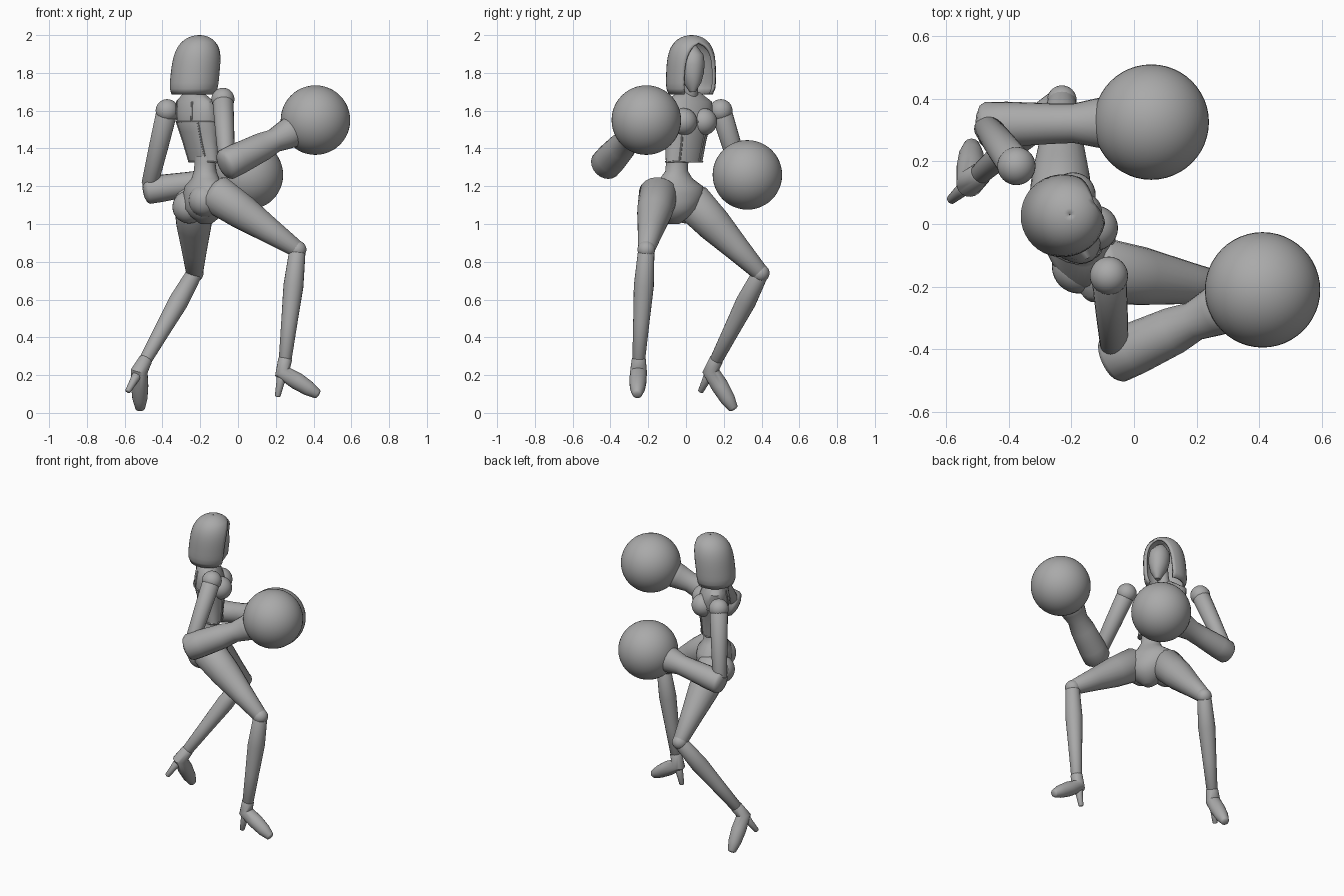
import bpy, bmesh, math
from mathutils import Vector, Matrix

if bpy.data.objects.get("Cube"):
    bpy.data.objects.remove(bpy.data.objects["Cube"])

grey = bpy.data.materials.new("clay_grey")
grey.use_nodes = True
colour = (0.4, 0.4, 0.4, 1)
grey.diffuse_color = colour
grey.node_tree.nodes["Principled BSDF"].inputs["Base Color"].default_value = colour


def finish(name, bm):
    bmesh.ops.recalc_face_normals(bm, faces=bm.faces)
    mesh = bpy.data.meshes.new(name)
    bm.to_mesh(mesh)
    bm.free()
    mesh.materials.append(grey)
    part = bpy.data.objects.new(name, mesh)
    bpy.context.collection.objects.link(part)
    bpy.ops.object.select_all(action="DESELECT")
    part.select_set(True)
    bpy.context.view_layer.objects.active = part
    bpy.ops.object.shade_smooth_by_angle(angle=math.radians(45))
    return part


def skin(bm, loops, closed=True):
    count = len(loops[0])
    for lower, upper in zip(loops, loops[1:]):
        for i in range(count if closed else count - 1):
            j = (i + 1) % count
            bm.faces.new((lower[i], lower[j], upper[j], upper[i]))
    if closed:
        bm.faces.new(loops[0])
        bm.faces.new(loops[-1])


def spaced(start, end, count):
    """Evenly spaced points from start to end."""
    return [Vector(start).lerp(Vector(end), i / (count - 1)) for i in range(count)]


def limb(name, points, radii, sides=20):
    """Round tube through points, with slightly domed ends."""
    rows = []
    for i, (point, radius) in enumerate(zip(points, radii)):
        before, after = points[max(i - 1, 0)], points[min(i + 1, len(points) - 1)]
        rows.append((point, (after - before).normalized(), radius))

    def dome(row, direction):
        point, along, radius = row
        return [(point + along * direction * radius * math.cos(a) * 0.4, along, radius * math.sin(a))
                for a in (math.radians(angle) for angle in (10, 30, 60))]

    bm = bmesh.new()
    loops = []
    for point, along, radius in dome(rows[0], -1) + rows + dome(rows[-1], 1)[::-1]:
        across = along.cross(Vector((1, 3, 1))).normalized()
        other = along.cross(across)
        angles = [math.tau * i / sides for i in range(sides)]
        loops.append([bm.verts.new(point + (across * math.cos(a) + other * math.sin(a)) * radius) for a in angles])
    skin(bm, loops)
    return finish(name, bm)


def ball(name, centre, radius, segments=32):
    bm = bmesh.new()
    place = Matrix.Translation(centre)
    bmesh.ops.create_uvsphere(bm, u_segments=segments, v_segments=segments // 2, radius=radius, matrix=place)
    return finish(name, bm)


def heading(degrees):
    """Forward and sideways directions for a turn about the vertical."""
    turn = Matrix.Rotation(math.radians(degrees), 3, "Z")
    return turn @ Vector((1, 0, 0)), turn @ Vector((0, 1, 0))


def on_ring(ring, facing, angle):
    centre, depth, width = ring
    forward, side = facing
    return centre + forward * depth * math.cos(angle) + side * width * math.sin(angle)


def stack(bottom, top, sizes):
    """Elliptical rings of (half depth, half width), evenly spaced along a spine."""
    return [(centre, *size) for centre, size in zip(spaced(bottom, top, len(sizes)), sizes)]


def body(name, rings, facing, sides=28):
    bm = bmesh.new()
    angles = [math.tau * i / sides for i in range(sides)]
    skin(bm, [[bm.verts.new(on_ring(ring, facing, a)) for a in angles] for ring in rings])
    return finish(name, bm)


def seam(name, points):
    return limb(name, points, [0.005] * len(points), sides=6)


# Chest with corset, bust and seams
chest_facing = heading(34)
chest = stack((-0.18, -0.01, 1.33), (-0.235, 0.015, 1.7),
              [(0.06, 0.11), (0.07, 0.115), (0.08, 0.12), (0.09, 0.13), (0.1, 0.14), (0.09, 0.15), (0.075, 0.145), (0.04, 0.06)])
body("chest", chest, chest_facing)
for sign, word in ((1, "left"), (-1, "right")):
    ball(word + "_bust", on_ring((chest[4][0], 0.09, 0.09), chest_facing, sign * math.pi / 4), 0.072)
    seam(word + "_strap", [on_ring(ring, chest_facing, math.pi + sign / 2) for ring in chest[4:7]])
    seam(word + "_back_seam", [on_ring(ring, chest_facing, math.pi + sign * 0.8) for ring in chest[:5]])
    seam(word + "_front_seam", [on_ring(ring, chest_facing, sign * 0.6) for ring in chest[:4]])
for word, ring in (("corset_hem", chest[0]), ("corset_band", chest[4])):
    seam(word, [on_ring(ring, chest_facing, math.radians(a)) for a in range(0, 361, 15)])

# Waist and pelvis
pelvis = stack((-0.17, -0.065, 1), (-0.175, -0.045, 1.36),
               [(0.03, 0.03), (0.08, 0.08), (0.11, 0.12), (0.11, 0.15), (0.11, 0.16),
                (0.1, 0.15), (0.07, 0.09), (0.06, 0.06), (0.055, 0.06), (0.055, 0.06)])
body("pelvis", pelvis, heading(23))
ball("left_buttock", (-0.26, 0, 1.09), 0.087)
ball("right_buttock", (-0.175, -0.135, 1.125), 0.087)

# Legs and high heeled shoes, from hip, knee, ankle, toe and heel tip
legs = {
    "left": ((-0.235, 0.03, 1.12), (-0.23, 0.395, 0.74), (-0.49, 0.16, 0.28), (-0.518, 0.25, 0.025), (-0.583, 0.078, 0.115)),
    "right": ((-0.12, -0.145, 1.16), (0.315, -0.21, 0.865), (0.25, -0.25, 0.285), (0.42, -0.258, 0.1), (0.21, -0.255, 0.09)),
}
for word, joints in legs.items():
    hip, knee, ankle, toe, heel = map(Vector, joints)
    limb(word + "_thigh", spaced(hip, knee, 4), (0.105, 0.093, 0.068, 0.045))
    ball(word + "_knee", knee, 0.047)
    limb(word + "_shin", spaced(knee, ankle, 4), (0.043, 0.053, 0.043, 0.034))
    arch = ankle.lerp(heel, 0.35)
    sole = [ankle, arch, arch.lerp(toe, 0.4), arch.lerp(toe, 0.75), toe]
    limb(word + "_shoe", sole, (0.037, 0.045, 0.046, 0.04, 0.026))
    limb(word + "_heel", spaced(arch, heel, 3), (0.03, 0.021, 0.015))

# Arms: each forearm points at the centre of its round glove
arms = {
    "left": ((-0.375, 0.185, 1.6), (-0.475, 0.317, 1.178), (0.055, 0.325, 1.26), 0.072),
    "right": ((-0.08, -0.165, 1.66), (-0.06, -0.425, 1.315), (0.41, -0.21, 1.55), 0.084),
}
for word, (*joints, cuff) in arms.items():
    shoulder, elbow, glove = map(Vector, joints)
    ball(word + "_shoulder", shoulder, 0.061)
    limb(word + "_upper_arm", spaced(shoulder, shoulder.lerp(elbow, 0.92), 3), (0.056, 0.051, 0.044))
    limb(word + "_forearm", spaced(elbow, elbow.lerp(glove, 0.8), 7),
         (cuff, cuff, cuff * 0.95, cuff * 0.9, 0.063, 0.078, 0.09))
    ball(word + "_glove", glove, 0.184, segments=48)

# Neck and head
head_facing = heading(27)
limb("neck", spaced((-0.225, 0.02, 1.65), (-0.195, 0.03, 1.8), 3), (0.045, 0.038, 0.038))
body("head", stack((-0.16, 0.035, 1.7), (-0.185, 0.03, 1.945),
                   [(0.02, 0.015), (0.055, 0.045), (0.065, 0.06), (0.075, 0.065), (0.07, 0.06), (0.025, 0.025)]), head_facing)

# Hood: open rings whose front gap closes towards the brow
bm = bmesh.new()
loops = []
for step in range(17):
    height = math.sin(step / 16 * math.pi / 2)
    centre = Vector((-0.235, 0.025, 1.685)).lerp(Vector((-0.205, 0.03, 2)), height)
    size = 0.132 * math.sqrt(1.0001 - height ** 5) * min(1, 0.88 + height)
    gap = math.radians(44) * math.sqrt(max(0, 1 - (height / 0.87) ** 4))
    angles = [gap + (math.tau - 2 * gap) * i / 30 for i in range(31)]
    loops.append([bm.verts.new(on_ring((centre, size, size), head_facing, a)) for a in angles])
skin(bm, loops, closed=False)
bmesh.ops.remove_doubles(bm, verts=bm.verts, dist=0.0005)
thick = finish("hood", bm).modifiers.new("thickness", "SOLIDIFY")
thick.thickness = 0.014
thick.offset = -1
